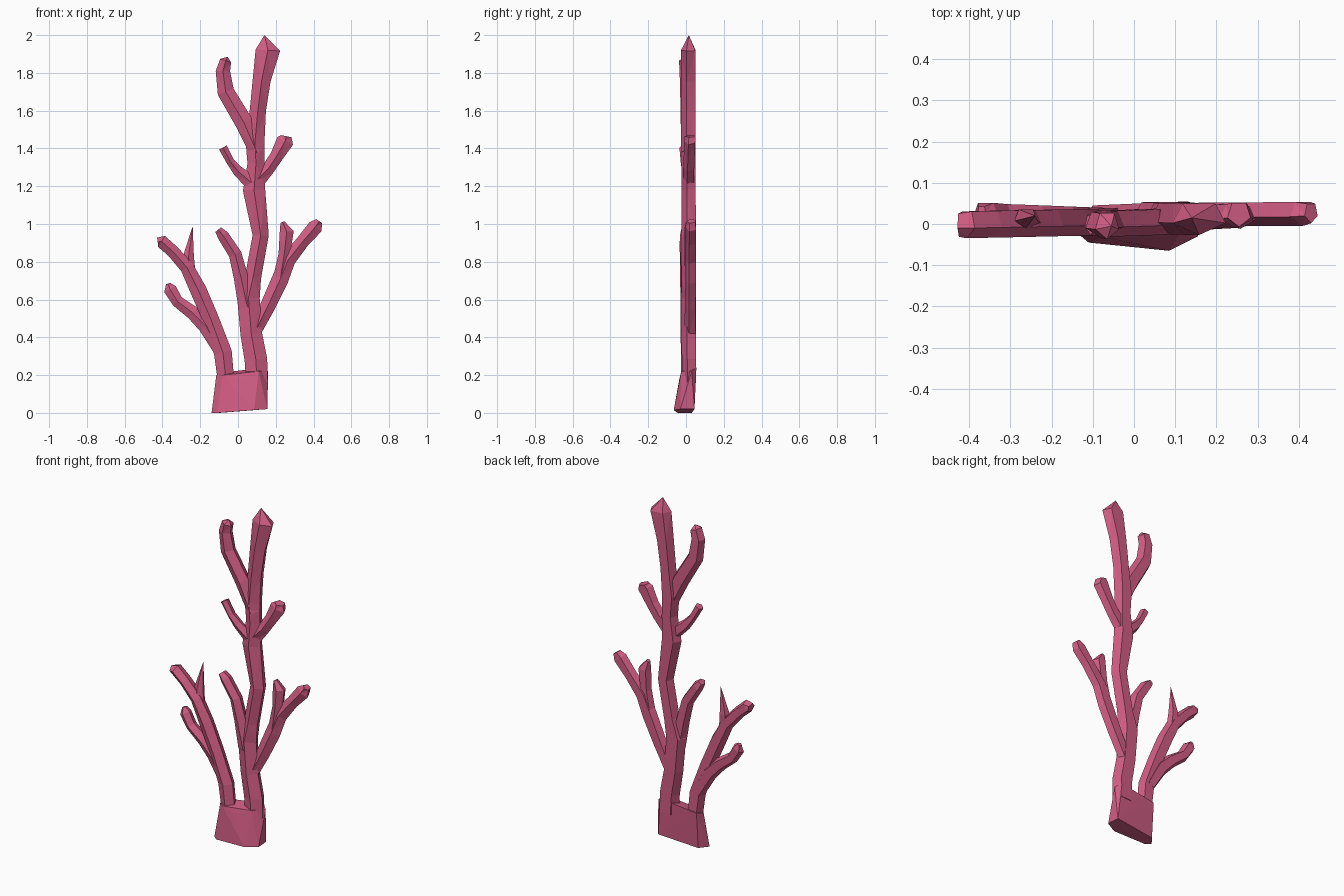
import bpy
import bmesh
from math import cos, sin, pi
from mathutils import Vector

default_cube = bpy.data.objects.get("Cube")
if default_cube:
    bpy.data.objects.remove(default_cube, do_unlink=True)

SIDES = 5
COLOUR = (0.64, 0.11, 0.23, 1.0)

coral = bpy.data.materials.new("coral_pink")
coral.use_nodes = True
coral.diffuse_color = COLOUR
shader = coral.node_tree.nodes["Principled BSDF"]
shader.inputs["Base Color"].default_value = COLOUR
shader.inputs["Roughness"].default_value = 0.8


def finish(name, bm):
    """Turn a bmesh into a flat shaded coral object."""
    bmesh.ops.remove_doubles(bm, verts=bm.verts[:], dist=0.0005)
    bmesh.ops.recalc_face_normals(bm, faces=bm.faces[:])
    bmesh.ops.triangulate(bm, faces=bm.faces[:])
    mesh = bpy.data.meshes.new(name)
    bm.to_mesh(mesh)
    bm.free()
    mesh.materials.append(coral)
    obj = bpy.data.objects.new(name, mesh)
    bpy.context.collection.objects.link(obj)
    return obj


def branch(name, path, y_start, y_end, depth):
    """Loft a five sided tube along (x, z, half width) stations.

    The tube drifts from y_start to y_end; depth is its half thickness in y.
    A zero half width at the end closes the tube in a point."""
    count = len(path)
    centres = []
    for i, (x, z, width) in enumerate(path):
        y = y_start + (y_end - y_start) * i / (count - 1)
        centres.append(Vector((x, y, z)))

    bm = bmesh.new()
    rings = []
    for i, centre in enumerate(centres):
        along = centres[min(i + 1, count - 1)] - centres[max(i - 1, 0)]
        across = Vector((along.z, 0, -along.x)).normalized()
        width = path[i][2]
        thick = min(depth, width * 1.3)
        ring = []
        for k in range(SIDES):
            angle = 2 * pi * k / SIDES - pi / 2
            offset = across * width * cos(angle)
            offset.y += thick * sin(angle)
            ring.append(bm.verts.new(centre + offset))
        rings.append(ring)

    for low, high in zip(rings, rings[1:]):
        for k in range(SIDES):
            n = (k + 1) % SIDES
            bm.faces.new((low[k], low[n], high[n], high[k]))
    bm.faces.new(rings[0][::-1])
    bm.faces.new(rings[-1])
    return finish(name, bm)


# Faceted foot that both main stems grow from
bm = bmesh.new()
foot_outline = [
    (-.14, -.02, 0), (-.11, -.045, 0), (.085, -.065, .015),
    (.155, -.03, .02), (.15, .045, .02), (-.1, .03, 0),
]
foot_shoulder = [
    (-.115, .0, .2), (-.1, .045, .21), (.02, .05, .22), (.13, .055, .24),
    (.16, .03, .22), (.11, -.025, .22), (0, -.035, .18), (-.08, -.03, .2),
]
for point in foot_outline + foot_shoulder:
    bm.verts.new(point)
hull = bmesh.ops.convex_hull(bm, input=bm.verts[:])
loose = [v for v in bm.verts if not v.link_faces]
bmesh.ops.delete(bm, geom=loose, context="VERTS")
finish("foot", bm)

# Central stem
branch("trunk", [
    (.1, .16, .06), (.095, .28, .063), (.07, .42, .06), (.055, .61, .063),
    (.08, .72, .045), (.12, .94, .045), (.085, 1.18, .062),
    (.095, 1.32, .047), (.09, 1.44, .053), (.105, 1.6, .045),
    (.125, 1.76, .05), (.158, 1.92, .068), (.14, 2, 0),
], .02, .015, .042)

# Branches leaving the stem
branch("lower_stem_branch", [
    (.05, .56, .05), (.015, .72, .04), (-.015, .84, .036),
    (-.08, .94, .032), (-.105, .97, .02),
], .01, .0, .034)
branch("middle_left_twig", [
    (.07, 1.22, .04), (.0, 1.28, .03), (-.04, 1.33, .022),
    (-.08, 1.405, .024),
], .01, -.01, .025)
branch("middle_right_branch", [
    (.08, 1.21, .05), (.165, 1.3, .036), (.205, 1.36, .037),
    (.25, 1.44, .048), (.255, 1.465, .03),
], .015, .025, .032)
branch("upper_left_branch", [
    (.1, 1.38, .04), (.03, 1.54, .05), (-.065, 1.7, .047),
    (-.08, 1.81, .04), (-.065, 1.865, .032), (-.055, 1.885, .0),
], .01, -.005, .035)

# Right fan
branch("right_branch", [
    (.09, .43, .035), (.155, .56, .042), (.22, .7, .047),
    (.265, .81, .042), (.345, .91, .036), (.41, .985, .042),
    (.43, 1.015, .02),
], .025, .028, .032)
branch("right_twig", [
    (.225, .72, .04), (.245, .84, .032), (.258, .96, .039),
    (.235, 1.01, .012),
], .025, .015, .03)

# Left fan
branch("left_branch", [
    (-.06, .14, .045), (-.08, .32, .05), (-.145, .5, .045),
    (-.21, .65, .046), (-.27, .77, .038), (-.345, .855, .035),
    (-.405, .908, .036), (-.425, .905, .024),
], .01, .0, .036)
branch("left_spike", [
    (-.255, .74, .032), (-.262, .83, .03), (-.24, .99, 0),
], .01, .02, .025)
branch("left_lower_branch", [
    (-.09, .32, .035), (-.17, .46, .043), (-.24, .53, .038),
    (-.32, .59, .033), (-.36, .655, .036), (-.37, .685, .012),
], .015, .03, .03)
